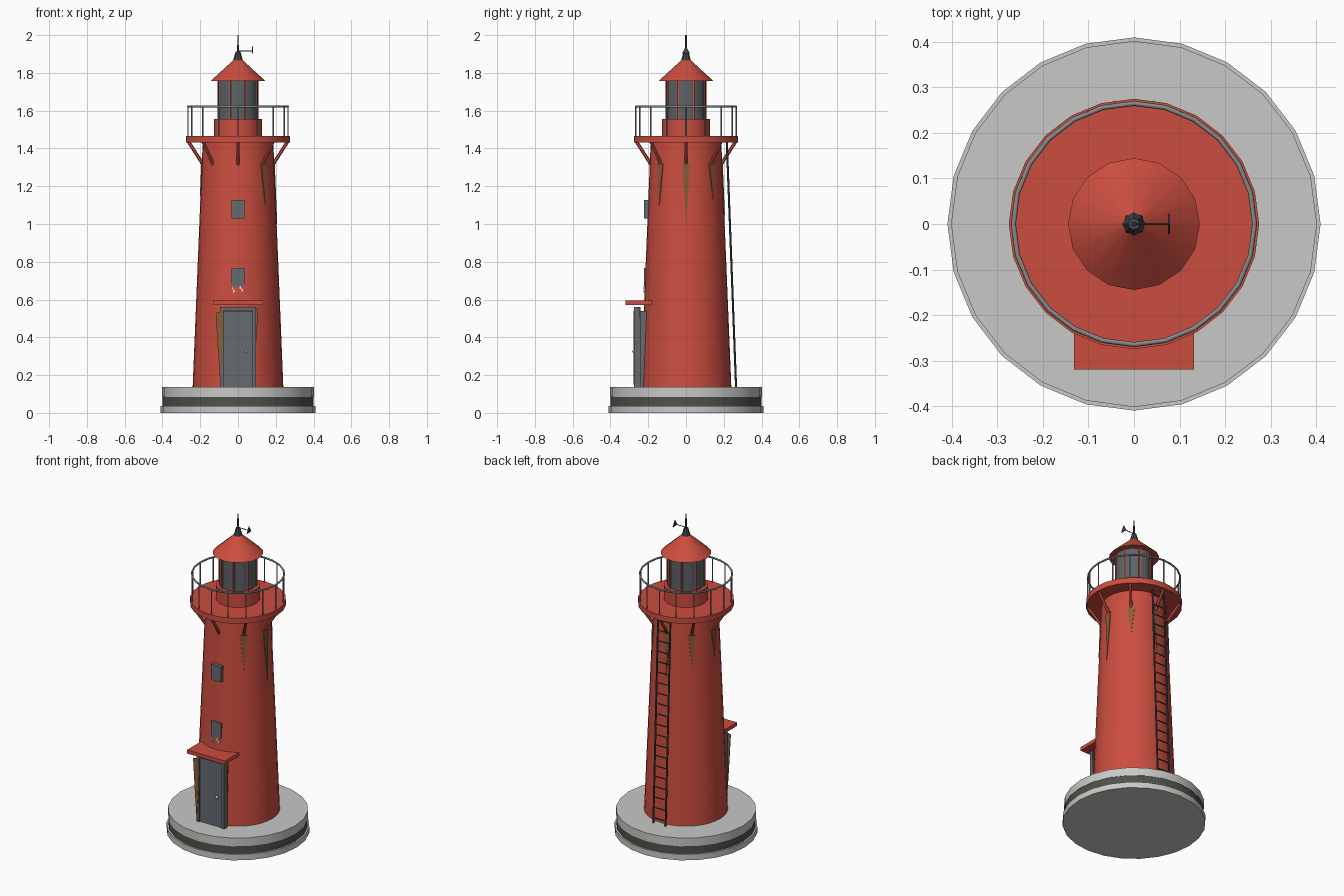
import bpy, bmesh
from math import sin, cos, pi, radians
from mathutils import Vector, Matrix

if "Cube" in bpy.data.objects:
    bpy.data.objects.remove(bpy.data.objects["Cube"])


def material(name, r, g, b):
    m = bpy.data.materials.new(name)
    m.use_nodes = True
    m.diffuse_color = (r, g, b, 1)
    bsdf = next(n for n in m.node_tree.nodes if n.type == 'BSDF_PRINCIPLED')
    bsdf.inputs["Base Color"].default_value = (r, g, b, 1)
    return m


RED = material("tower red", .60, .075, .05)
CONCRETE = material("concrete grey", .58, .58, .57)
BAND = material("dark band", .08, .08, .07)
DOOR = material("slate grey", .13, .145, .165)
IRON = material("dark iron", .05, .06, .07)
GLASS = material("smoked glass", .11, .125, .135)
STEEL = material("rail steel", .24, .25, .255)
RUST = material("rust brown", .25, .11, .035)
WHITE = material("off white", .8, .8, .76)


def finish(bm, name, mat, smooth=True):
    bmesh.ops.recalc_face_normals(bm, faces=bm.faces)
    mesh = bpy.data.meshes.new(name)
    bm.to_mesh(mesh)
    bm.free()
    mesh.materials.append(mat)
    ob = bpy.data.objects.new(name, mesh)
    bpy.context.collection.objects.link(ob)
    if smooth:
        bpy.ops.object.select_all(action='DESELECT')
        ob.select_set(True)
        bpy.context.view_layer.objects.active = ob
        bpy.ops.object.shade_smooth_by_angle(angle=radians(32))
    return ob


def frustum(name, mat, r1, r2, z1, z2, sides):
    bm = bmesh.new()
    bmesh.ops.create_cone(bm, cap_ends=True, segments=sides, radius1=r1, radius2=r2,
                          depth=z2 - z1, matrix=Matrix.Translation((0, 0, (z1 + z2) / 2)))
    return finish(bm, name, mat)


def add_beam(bm, a, b, r, sides=6):
    a, b = Vector(a), Vector(b)
    turn = (b - a).to_track_quat('Z', 'Y').to_matrix().to_4x4()
    bmesh.ops.create_cone(bm, cap_ends=True, segments=sides, radius1=r, radius2=r,
                          depth=(b - a).length, matrix=Matrix.Translation((a + b) / 2) @ turn)


def add_box(bm, x1, x2, y1, y2, z1, z2):
    m = Matrix.Translation(((x1 + x2) / 2, (y1 + y2) / 2, (z1 + z2) / 2))
    bmesh.ops.create_cube(bm, size=1, matrix=m @ Matrix.Diagonal((x2 - x1, y2 - y1, z2 - z1, 1)))


def box(name, mat, *extent):
    bm = bmesh.new()
    add_box(bm, *extent)
    return finish(bm, name, mat, False)


def polar(a, r, z):
    return Vector((r * cos(a), r * sin(a), z))


def add_plate(bm, points, push):
    # thin plate: a flat outline extruded along push
    face = bm.faces.new([bm.verts.new(p) for p in points])
    out = bmesh.ops.extrude_face_region(bm, geom=[face])
    bmesh.ops.translate(bm, vec=push, verts=[v for v in out["geom"] if isinstance(v, bmesh.types.BMVert)])


# round plinth
frustum("plinth_foot", CONCRETE, .41, .41, 0, .037, 24)
frustum("plinth_band", BAND, .4, .4, .037, .085, 24)
frustum("plinth_top", CONCRETE, .402, .402, .085, .137, 24)

# tower, gallery deck and lantern room
BASE_Z, TOP_Z, BASE_R, TOP_R = .137, 1.435, .24, .187


def tower_radius(z):
    return BASE_R + (TOP_R - BASE_R) * (z - BASE_Z) / (TOP_Z - BASE_Z)


frustum("tower", RED, BASE_R, TOP_R, BASE_Z, TOP_Z, 32)
frustum("gallery_deck", RED, .275, .275, 1.432, 1.467, 24)
frustum("lantern_base", RED, .128, .128, 1.467, 1.557, 16)
frustum("lantern_glass", GLASS, .108, .108, 1.557, 1.76, 16)
frustum("lantern_roof", RED, .145, .02, 1.757, 1.872, 16)
frustum("finial", IRON, .026, .013, 1.865, 1.912, 8)
frustum("lightning_rod", IRON, .005, .004, 1.91, 2, 6)

bm = bmesh.new()
for i in range(8):
    a = (i + .5) * pi / 4
    add_beam(bm, polar(a, .107, 1.555), polar(a, .107, 1.76), .006)
finish(bm, "lantern_mullions", RED)

# wind vane
bm = bmesh.new()
add_beam(bm, (0, 0, 1.915), (.077, 0, 1.915), .0025)
add_plate(bm, [(.075, .025 * sin(k * 2 * pi / 3), 1.915 + .025 * cos(k * 2 * pi / 3))
               for k in range(3)], (.004, 0, 0))
finish(bm, "wind_vane", IRON, False)

# gallery railing
bm = bmesh.new()
for i in range(16):
    a = i * pi / 8
    add_beam(bm, polar(a, .265, 1.465), polar(a, .265, 1.625), .004)
finish(bm, "railing_posts", STEEL)
bpy.ops.mesh.primitive_torus_add(major_radius=.265, minor_radius=.0055, major_segments=24,
                                 minor_segments=6, location=(0, 0, 1.622))
rail = bpy.context.object
rail.name = "railing_ring"
rail.data.materials.append(STEEL)
bpy.ops.object.shade_smooth_by_angle(angle=radians(62))

# brackets under the gallery
bm = bmesh.new()
for i in range(8):
    a = i * pi / 4
    add_beam(bm, polar(a, .185, 1.315), polar(a, .263, 1.437), .009)
finish(bm, "gallery_brackets", RED)

# rust streaks below the brackets: angle in degrees, lower end
bm = bmesh.new()
for deg, low in ((0, 1.0), (45, 1.13), (90, 1.05), (135, 1.11), (180, 1.15), (-45, 1.1)):
    a = radians(deg)
    side = Vector((-sin(a), cos(a), 0))
    mid = low + (1.32 - low) * .6

    def on_wall(s, z):
        return polar(a, tower_radius(z) - .001, z) + side * s

    add_plate(bm, [on_wall(-.021, 1.32), on_wall(.021, 1.32), on_wall(.014, mid),
                   on_wall(.002, low), on_wall(-.012, mid)], polar(a, .004, 0))
finish(bm, "rust_streaks", RUST, False)

# door with frame, handle and canopy
box("door_leaf", DOOR, -.08, .08, -.268, -.17, .137, .54)
bm = bmesh.new()
for s in (-1, 1):
    add_box(bm, *sorted((s * .078, s * .096)), -.276, -.24, .137, .56)
add_box(bm, -.096, .096, -.276, -.24, .542, .56)
finish(bm, "door_frame", DOOR, False)
box("door_canopy", RED, -.132, .132, -.32, -.18, .572, .595)
bm = bmesh.new()
bmesh.ops.create_uvsphere(bm, u_segments=10, v_segments=6, radius=.009,
                          matrix=Matrix.Translation((.045, -.276, .325)))
finish(bm, "door_handle", WHITE)

# rust beside the door
bm = bmesh.new()
add_plate(bm, [(-.118, -.277, .53), (-.075, -.277, .54), (-.08, -.277, .36),
               (-.094, -.277, .15), (-.108, -.277, .36)], (0, -.003, 0))
add_plate(bm, [(.085, -.245, .56), (.106, -.245, .55), (.1, -.245, .42), (.09, -.245, .3)], (0, -.003, 0))
finish(bm, "door_rust", RUST, False)

# windows, with pale drips under the lower one
for name, z in (("lower", .67), ("upper", 1.028)):
    box(name + "_window", DOOR, -.035, .035, -.222, -.16, z, z + .098)
bm = bmesh.new()
for x, z in ((-.022, .645), (.022, .65), (-.03, .66), (.012, .663)):
    add_box(bm, x - .004, x + .004, -.224, -.214, z - .008, z + .008)
finish(bm, "window_drips", WHITE, False)

# ladder up the back
bm = bmesh.new()
foot_y, head_y, head_z = .265, .216, 1.435
for x in (-.043, .043):
    add_beam(bm, (x, foot_y, BASE_Z), (x, head_y, head_z), .0055)
for i in range(20):
    t = (i + .5) / 20
    y, z = foot_y + (head_y - foot_y) * t, BASE_Z + (head_z - BASE_Z) * t
    add_beam(bm, (-.043, y, z), (.043, y, z), .004)
finish(bm, "ladder", IRON)
